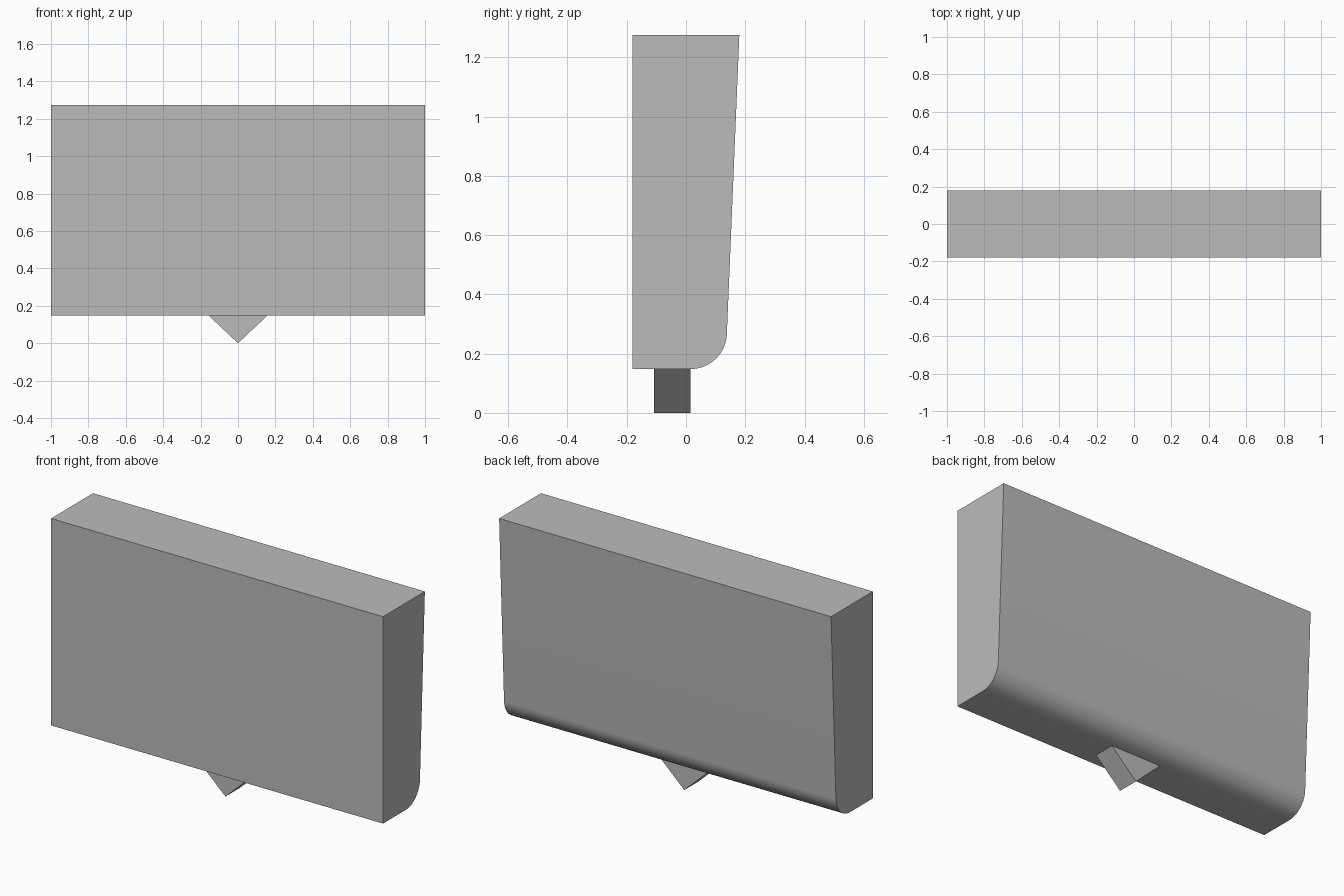
import bpy, bmesh
from math import atan, cos, sin, pi
from mathutils import Vector

cube = bpy.data.objects.get("Cube")
if cube:
    bpy.data.objects.remove(cube, do_unlink=True)

grey = bpy.data.materials.new("light_grey")
grey.use_nodes = True
colour = (0.5, 0.5, 0.5, 1)
grey.diffuse_color = colour
grey.node_tree.nodes["Principled BSDF"].inputs["Base Color"].default_value = colour


def extrude_profile(name, points, depth):
    """Closed solid: a flat outline pushed along the depth vector."""
    bm = bmesh.new()
    face = bm.faces.new([bm.verts.new(p) for p in points])
    side = bmesh.ops.extrude_face_region(bm, geom=[face], use_keep_orig=True)
    moved = [g for g in side["geom"] if isinstance(g, bmesh.types.BMVert)]
    bmesh.ops.translate(bm, verts=moved, vec=Vector(depth))
    bmesh.ops.recalc_face_normals(bm, faces=bm.faces)
    mesh = bpy.data.meshes.new(name)
    bm.to_mesh(mesh)
    bm.free()
    mesh.materials.append(grey)
    obj = bpy.data.objects.new(name, mesh)
    bpy.context.collection.objects.link(obj)
    return obj


# Main slab: upright front, leaning back, rounded lower back edge
half_width, half_depth, top, bottom = 1.0, 0.18, 1.275, 0.148
radius, arc_y, steps = 0.123, 0.015, 20
arc_z = bottom + radius
lean = atan(0.042)
profile = [(-half_depth, top), (-half_depth, bottom)]
for i in range(steps + 1):
    a = -pi / 2 + (pi / 2 - lean) * i / steps
    profile.append((arc_y + radius * cos(a), arc_z + radius * sin(a)))
profile.append((half_depth, top))
slab = extrude_profile("body_slab", [(-half_width, y, z) for y, z in profile],
                       (2 * half_width, 0, 0))

# Triangular foot under the slab
foot = extrude_profile("wedge_foot",
                       [(-0.157, -0.108, bottom), (0, -0.108, 0), (0.157, -0.108, bottom)],
                       (0, 0.123, 0))

# Smooth only the rounded edge
bpy.ops.object.select_all(action="DESELECT")
slab.select_set(True)
bpy.context.view_layer.objects.active = slab
bpy.ops.object.shade_smooth_by_angle(angle=pi / 6)
